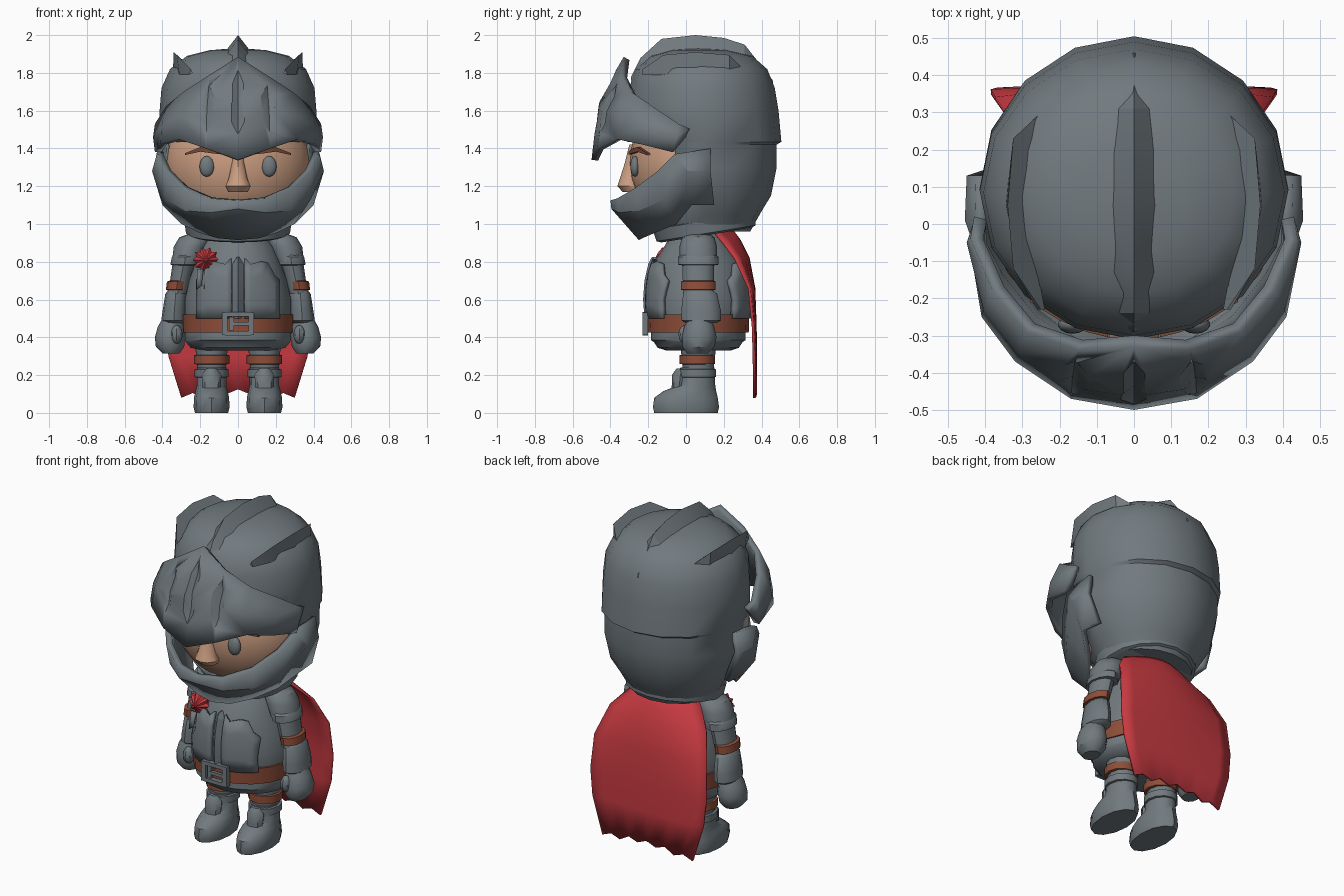
import bpy, bmesh, math
from mathutils import Vector

if "Cube" in bpy.data.objects:
    bpy.data.objects.remove(bpy.data.objects["Cube"])

def mat(name, c):
    m = bpy.data.materials.new(name)
    m.diffuse_color = (*c, 1)
    m.use_nodes = True
    m.node_tree.nodes["Principled BSDF"].inputs["Base Color"].default_value = m.diffuse_color
    return m

STEEL = mat("steel", (0.165, 0.195, 0.212))
SKIN = mat("skin", (0.60, 0.34, 0.22))
RED = mat("red_cloth", (0.56, 0.042, 0.052))
LEATHER = mat("leather", (0.27, 0.075, 0.04))
BROW = mat("brow_brown", (0.19, 0.07, 0.035))

def finish(bm, name, material, angle=38):
    bmesh.ops.recalc_face_normals(bm, faces=bm.faces)
    me = bpy.data.meshes.new(name)
    bm.to_mesh(me)
    bm.free()
    ob = bpy.data.objects.new(name, me)
    bpy.context.collection.objects.link(ob)
    me.materials.append(material)
    bpy.ops.object.select_all(action='DESELECT')
    ob.select_set(True)
    bpy.context.view_layer.objects.active = ob
    bpy.ops.object.shade_smooth_by_angle(angle=math.radians(angle))
    return ob

def skin(name, rows, material, closed=False, cap=False, drop=None, angle=38):
    """Quads between successive rows of points."""
    bm = bmesh.new()
    v = [[bm.verts.new(p) for p in r] for r in rows]
    n = len(rows[0])
    for a, b in zip(v, v[1:]):
        for i in range(n if closed else n - 1):
            j = (i + 1) % n
            bm.faces.new((a[i], a[j], b[j], b[i]))
    if cap:
        bm.faces.new(v[0])
        bm.faces.new(v[-1])
    if drop:
        bm.normal_update()
        bad = [f for f in bm.faces if drop(f.calc_center_median())]
        bmesh.ops.delete(bm, geom=bad, context='FACES')
    return finish(bm, name, material, angle)

def ring(x, y, z, rx, ry, n=12):
    return [(x + rx * math.sin(2 * math.pi * i / n), y - ry * math.cos(2 * math.pi * i / n), z)
            for i in range(n)]

def tube(name, rings, material, n=12, **k):
    return skin(name, [ring(*r, n=n) for r in rings], material, True, True, **k)

def modify(ob, kind, **props):
    m = ob.modifiers.new(kind.lower(), kind)
    for k, val in props.items():
        setattr(m, k, val)
    bpy.context.view_layer.objects.active = ob
    bpy.ops.object.modifier_apply(modifier=m.name)

def thicken(ob, t, offset=-1):
    modify(ob, 'SOLIDIFY', thickness=t, offset=offset)

def ball(name, c, r, material, u=16, v=10):
    bm = bmesh.new()
    bmesh.ops.create_uvsphere(bm, u_segments=u, v_segments=v, radius=1)
    bmesh.ops.scale(bm, vec=r, verts=bm.verts)
    bmesh.ops.translate(bm, vec=c, verts=bm.verts)
    return finish(bm, name, material)

def box(name, c, s, material):
    bm = bmesh.new()
    bmesh.ops.create_cube(bm, size=1)
    bmesh.ops.scale(bm, vec=s, verts=bm.verts)
    bmesh.ops.translate(bm, vec=c, verts=bm.verts)
    return finish(bm, name, material)

def mirrored(row):
    return [(-x, y, z) for x, y, z in reversed(row[1:])] + row

# Helmet shell: z, half width, front y, back y
dome = [(0.96, .26, -.13, .34), (1.05, .31, -.2, .39), (1.15, .37, -.25, .45), (1.3, .405, -.29, .48),
        (1.42, .41, -.3, .48), (1.435, .415, -.31, .505), (1.6, .415, -.31, .49), (1.72, .405, -.3, .47),
        (1.82, .36, -.27, .43), (1.89, .27, -.19, .35), (1.92, .15, -.08, .22), (1.93, .03, .03, .09)]
shell = skin("helmet_shell", [ring(0, (f + b) / 2, z, w, (b - f) / 2, 16) for z, w, f, b in dome], STEEL,
             True, True, drop=lambda c: c.y < -.07 and 1.05 < c.z < 1.5)
thicken(shell, .015)

# Crests on top of the helmet
skin("centre_crest", [[(-w, y, zb), (0, y, zt), (w, y, zb)] for y, zb, zt, w in (
    (.46, 1.74, 1.76, .005), (.31, 1.86, 1.95, .07), (.2, 1.9, 1.985, .07), (.05, 1.91, 2.0, .07),
    (-.13, 1.88, 1.98, .07), (-.24, 1.82, 1.88, .06), (-.29, 1.76, 1.78, .005))], STEEL, True, True, angle=25)
for s, side in ((-1, "left"), (1, "right")):
    skin(side + "_side_crest", [[(s * a, y, za), (s * b, y, zb), (s * c, y, zc)]
         for y, a, za, b, zb, c, zc in (
        (.30, .24, 1.81, .25, 1.825, .26, 1.80), (.23, .25, 1.83, .325, 1.895, .32, 1.79),
        (.05, .28, 1.84, .34, 1.91, .345, 1.80), (-.12, .26, 1.83, .325, 1.895, .31, 1.79),
        (-.23, .24, 1.80, .25, 1.82, .26, 1.79))], STEEL, True, True, angle=25)

# Visor with three grooves
bottom = [(0, -.5, 1.34), (.17, -.47, 1.40), (.32, -.37, 1.45), (.41, -.25, 1.425), (.44, -.07, 1.38), (.43, .0, 1.46)]
middle = [(0, -.465, 1.65), (.165, -.44, 1.6), (.31, -.35, 1.57), (.405, -.23, 1.52), (.45, -.05, 1.46), (.43, .01, 1.485)]
top = [(0, -.33, 1.885), (.15, -.34, 1.79), (.29, -.29, 1.70), (.38, -.18, 1.625), (.44, -.04, 1.53), (.43, .02, 1.505)]
visor = skin("visor", [mirrored(r) for r in (bottom, middle, top)], STEEL, angle=30)
thicken(visor, .035)
for s, col in ((0, 0), (-1, 1), (1, 1)):
    b, m, t = (Vector(r[col]) for r in (bottom, middle, top))
    rows = []
    for k, w in ((-.55, .004), (-.35, .042), (0, .042), (.4, .042), (.68, .004)):
        p = m.lerp(b, -k) if k < 0 else m.lerp(t, k)
        x, d, tilt = s * p.x, w * .7, .4 * s * w
        rows.append([(x - w, p.y - tilt, p.z), (x, p.y - .06, p.z), (x + w, p.y + tilt, p.z), (x, p.y + d, p.z)])
    cutter = skin("groove_cutter", rows, STEEL, True, True)
    cutter.hide_render = True
    modify(visor, 'BOOLEAN', operation='DIFFERENCE', solver='EXACT', object=cutter)
    bpy.data.objects.remove(cutter)

# Chin guard
rim = [(0, -.40, 1.125), (.15, -.365, 1.135), (.29, -.27, 1.19), (.385, -.15, 1.28), (.43, -.06, 1.37), (.425, .13, 1.40)]
belly = [(0, -.395, 1.08), (.145, -.355, 1.06), (.28, -.25, 1.07), (.385, -.11, 1.13), (.455, .01, 1.28), (.45, .13, 1.28)]
chin = [(0, -.25, .915), (.11, -.23, .925), (.21, -.16, .955), (.30, -.05, 1.0), (.40, .03, 1.1), (.39, .15, 1.1)]
guard = skin("chin_guard", [mirrored(r) for r in (chin, belly, rim)], STEEL, angle=30)
thicken(guard, .035)

# Neck collar, raised at the back
collar = tube("neck_collar", [(0, 0, -.045, .25, .24), (0, 0, -.035, .275, .265), (0, 0, .03, .285, .275),
                              (0, 0, .04, .25, .24)], STEEL, 16)
collar.location = (0, .1, .985)
collar.rotation_euler.x = .16

# Face
ball("head", (0, .03, 1.32), (.39, .33, .36), SKIN, 24, 14)
tube("nose", [(0, -.27, 1.42, .025, .03), (0, -.28, 1.32, .035, .045), (0, -.29, 1.24, .052, .06),
              (0, -.295, 1.20, .07, .068), (0, -.285, 1.17, .055, .05)], SKIN, 10)

def face_y(x, z):
    return .03 - .33 * math.sqrt(1 - (x / .39) ** 2 - ((z - 1.32) / .36) ** 2)

for s, side in ((-1, "left"), (1, "right")):
    ball(side + "_eye", (s * .165, -.27, 1.305), (.04, .025, .055), STEEL, 14, 8)
    rows = []
    for x, z, h in ((.07, 1.375, .008), (.13, 1.385, .012), (.2, 1.395, .012), (.28, 1.37, .005)):
        y = face_y(x, z)
        rows.append([(s * x, y + .01, z - h), (s * x, y - .014, z - h), (s * x, y - .014, z + h), (s * x, y + .01, z + h)])
    skin(side + "_eyebrow", rows, BROW, True, True)

# Torso: z, half width, half depth
body = [(.38, .26, .23), (.5, .285, .255), (.6, .285, .262), (.7, .262, .255), (.8, .228, .232), (.88, .195, .18), (.97, .13, .13)]
CY = .065
tube("torso", [(0, CY, z, rx, ry) for z, rx, ry in body], STEEL, 18)
tube("skirt", [(0, CY, .33, .19, .17), (0, CY, .345, .255, .215), (0, CY, .375, .28, .235), (0, CY, .385, .285, .25),
               (0, CY, .43, .285, .25)], STEEL, 18)
tube("belt", [(0, CY, z, rx, ry) for z, rx, ry in
              ((.425, .27, .24), (.425, .292, .267), (.52, .297, .27), (.52, .27, .25))], LEATHER, 18)

def body_y(x, z, side, off):
    for (z0, a0, b0), (z1, a1, b1) in zip(body, body[1:]):
        if z0 <= z <= z1:
            t = (z - z0) / (z1 - z0)
            a, b = a0 + t * (a1 - a0), b0 + t * (b1 - b0)
            return CY + side * (b * math.sqrt(max(0, 1 - (x / a) ** 2)) + off)

# Raised breast and back plates with notched tops, and the centre ridge
for f, face in ((-1, "breast"), (1, "back")):
    for s, side in ((-1, "left"), (1, "right")):
        rows = []
        for x, zt in ((.035, .815), (.065, .785), (.12, .80), (.155, .79), (.185, .73), (.215, .70)):
            zs = [.5 + (zt - .5) * k / 4 for k in range(5)]
            rows.append([(s * x, body_y(x, z, f, .012), z) for z in zs])
        thicken(skin(f"{side}_{face}_plate", rows, STEEL), .024, 0)
    rows = []
    for z, w in ((.5, .028), (.6, .028), (.7, .028), (.79, .028), (.825, .006)):
        y = body_y(0, z, f, 0)
        rows.append([(-w, y, z), (0, y + f * .03, z), (w, y, z)])
    skin(face + "_ridge", rows, STEEL, True, True, angle=20)

# Buckle
for dx in (-.07, .07):
    box("buckle_side", (dx, -.215, .472), (.03, .03, .12), STEEL)
for dz in (-.05, .05):
    box("buckle_bar", (0, -.215, .472 + dz), (.14, .03, .022), STEEL)
box("buckle_prong", (.015, -.22, .472), (.09, .02, .018), STEEL)
box("buckle_hub", (-.035, -.214, .472), (.025, .02, .07), STEEL)

# Rosette badge and ribbon tails
star = []
for y, k in ((-.09, 1), (-.125, 1), (-.15, .55), (-.165, .1)):
    star.append([(-.17 + k * r * math.cos(i * math.pi / 10), y, .81 + k * r * math.sin(i * math.pi / 10))
                 for i in range(20) for r in ((.07, .052)[i % 2],)])
skin("rosette", star, RED, True, True, angle=15)
for x in (-.2, -.16):
    tail = skin("ribbon_tail", [[(x - .016, -.135, .76), (x + .016, -.135, .76)],
                                [(x - .02, -.15, .655), (x + .008, -.15, .675)]], STEEL)
    thicken(tail, .012, 0)

# Arms and legs
for s, side in ((-1, "left"), (1, "right")):
    def limb(name, rings, material, n=12):
        return tube(f"{side}_{name}", [(s * x, y, z, a, b) for x, y, z, a, b in rings], material, n)
    limb("shoulder", [(.19, .065, .955, .05, .05), (.225, .065, .93, .085, .085), (.25, .065, .88, .09, .1),
                      (.275, .065, .80, .075, .1)], STEEL)
    limb("shoulder_rim", [(.285, .065, .78, .05, .08), (.283, .065, .785, .075, .108), (.28, .065, .825, .07, .108),
                          (.275, .065, .84, .06, .09)], STEEL)
    limb("upper_arm", [(.285, .065, .8, .06, .085), (.32, .065, .63, .05, .08)], STEEL)
    limb("arm_strap", [(.326, .065, .65, .04, .08), (.326, .065, .652, .056, .092), (.32, .065, .695, .056, .092),
                       (.32, .065, .70, .04, .08)], LEATHER)
    limb("forearm", [(.328, .07, .65, .04, .07), (.33, .075, .63, .055, .09), (.337, .08, .54, .062, .105),
                     (.34, .08, .49, .066, .105), (.34, .08, .475, .05, .08)], STEEL)
    limb("gauntlet", [(.35, .07, .5, .05, .06), (.355, .07, .455, .07, .08), (.36, .07, .40, .08, .092),
                      (.36, .065, .35, .075, .085), (.355, .06, .315, .045, .055)], STEEL)
    ball(side + "_thumb", (s * .325, -.005, .415), (.032, .035, .05), STEEL, 8, 6)
    limb("thigh", [(.14, .065, .22, .075, .08), (.14, .065, .40, .09, .1)], STEEL)
    limb("leg_strap", [(.14, .06, .255, .07, .07), (.14, .06, .26, .094, .094), (.14, .06, .305, .094, .094),
                       (.14, .06, .31, .07, .07)], LEATHER)
    limb("boot", [(.14, 0, 0, .088, .168), (.14, 0, .03, .095, .175), (.14, 0, .08, .093, .168), (.14, .02, .115, .085, .14),
                  (.14, .055, .145, .078, .1), (.14, .06, .24, .078, .09)], STEEL)
    limb("boot_cuff", [(.14, .06, .185, .07, .08), (.14, .06, .19, .09, .1), (.14, .06, .23, .09, .1),
                       (.14, .06, .235, .07, .08)], STEEL)
    limb("shin_plate", [(.14, -.05, .09, .045, .03), (.14, -.035, .15, .05, .04), (.14, -.03, .2, .052, .045),
                        (.14, -.02, .235, .03, .03)], STEEL, 8)

# Cape: z, half width, centre y, edge y; ragged hem on the last row
hem = (.08, .105, .085, .12, .1, .125)
rows = []
for z, w, yc, ye in ((.97, .17, .24, .14), (.91, .24, .285, .19), (.82, .32, .33, .26), (.66, .372, .36, .335),
                     (.46, .385, .367, .355), (.30, .368, .37, .36), (0, .30, .37, .362)):
    rows.append([(w * i / 5, yc + (ye - yc) * (i / 5) ** 2, z or hem[5 - abs(i)]) for i in range(-5, 6)])
thicken(skin("cape", rows, RED), .014, 0)
